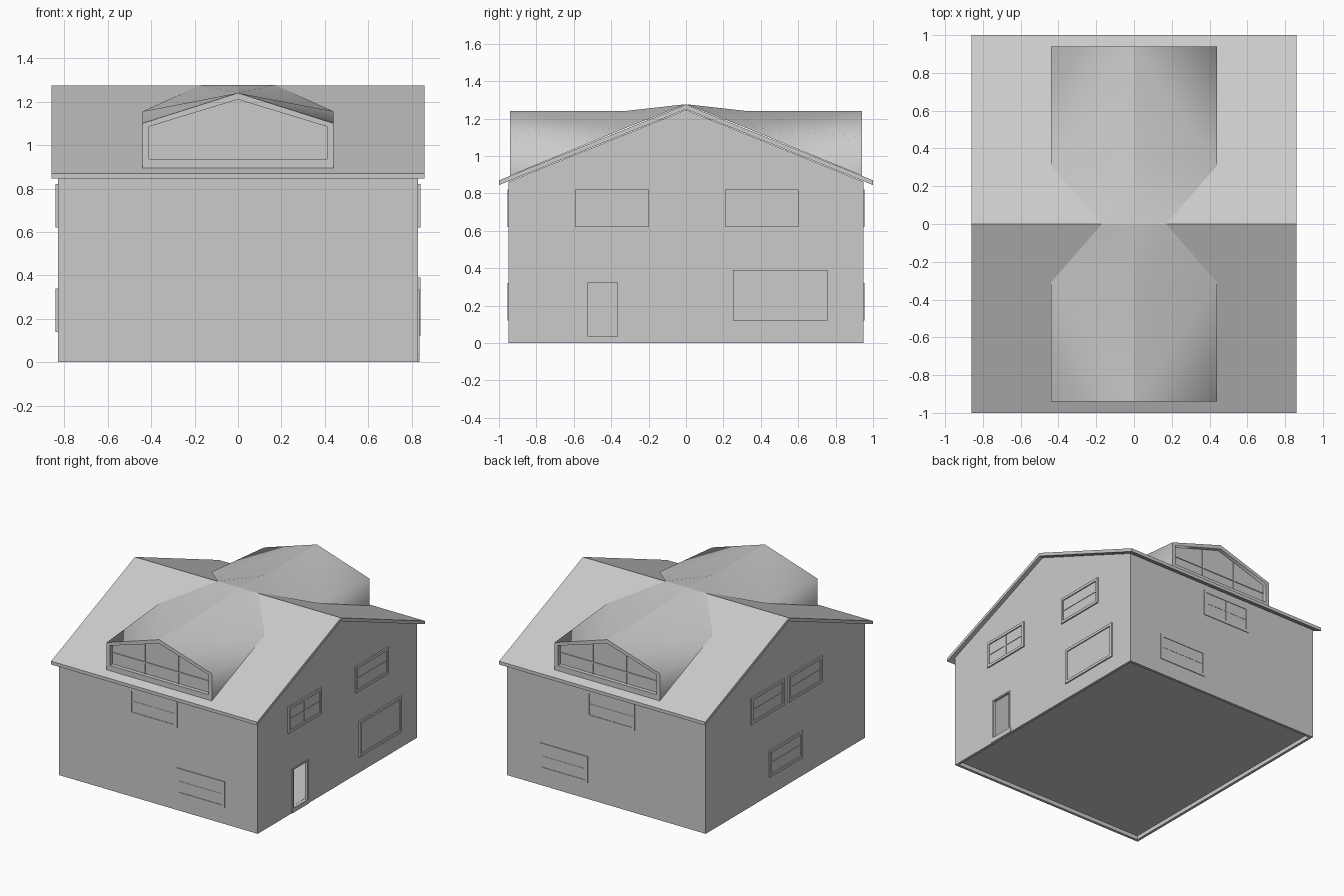
import bpy, bmesh, math

cube = bpy.data.objects.get("Cube")
if cube:
    bpy.data.objects.remove(cube, do_unlink=True)

grey = bpy.data.materials.new("light_grey")
grey.use_nodes = True
colour = (0.6, 0.6, 0.6, 1)
grey.diffuse_color = colour
grey.node_tree.nodes["Principled BSDF"].inputs["Base Color"].default_value = colour


def make(name, verts, faces, fix=True):
    mesh = bpy.data.meshes.new(name)
    mesh.from_pydata(verts, [], faces)
    if fix:
        bm = bmesh.new()
        bm.from_mesh(mesh)
        bmesh.ops.recalc_face_normals(bm, faces=bm.faces)
        bm.to_mesh(mesh)
        bm.free()
    mesh.materials.append(grey)
    obj = bpy.data.objects.new(name, mesh)
    bpy.context.collection.objects.link(obj)
    return obj


def prism(name, profile, half):
    """Extrude a (y, z) profile along x."""
    n = len(profile)
    verts = [(x, y, z) for x in (-half, half) for y, z in profile]
    faces = [(i, (i + 1) % n, (i + 1) % n + n, i + n) for i in range(n)]
    return make(name, verts, faces + [tuple(range(n)), tuple(range(n, 2 * n))])


def boxes(name, extents, place=lambda p: p):
    """Several boxes, each (low corner, high corner), in one object."""
    verts, faces = [], []
    for lo, hi in extents:
        k = len(verts)
        verts += [place((x, y, z)) for x in (lo[0], hi[0])
                  for y in (lo[1], hi[1]) for z in (lo[2], hi[2])]
        faces += [tuple(k + i for i in f) for f in
                  ((0, 1, 3, 2), (4, 6, 7, 5), (0, 4, 5, 1),
                   (2, 3, 7, 6), (0, 2, 6, 4), (1, 5, 7, 3))]
    return make(name, verts, faces)


def cut(target, cutter):
    mod = target.modifiers.new("cut", "BOOLEAN")
    mod.operation = "DIFFERENCE"
    mod.solver = "EXACT"
    mod.object = cutter
    bpy.context.view_layer.objects.active = target
    bpy.ops.object.modifier_apply(modifier=mod.name)
    bpy.data.objects.remove(cutter, do_unlink=True)


# Hollow walls with an open doorway
WX, WY = 0.83, 0.95
walls = prism("walls", [(-WY, 0), (WY, 0), (WY, 0.862), (0, 1.247), (-WY, 0.862)], WX)
iy = WY - 0.02
cut(walls, prism("room_cutter", [(-iy, -0.1), (iy, -0.1), (iy, 0.85), (0, 1.227), (-iy, 0.85)], WX - 0.02))
cut(walls, boxes("door_cutter", [((0.7, -0.53, 0.035), (1, -0.36, 0.33))]))
boxes("floor", [((-WX + 0.02, -iy, 0.03), (WX - 0.02, iy, 0.036))])
boxes("door_sill", [((WX - 0.02, -0.55, 0), (WX + 0.005, -0.345, 0.035))])
boxes("door_frame", [((WX - 0.01, -0.54, 0.035), (WX + 0.006, -0.525, 0.335)),
                     ((WX - 0.01, -0.365, 0.035), (WX + 0.006, -0.355, 0.335)),
                     ((WX - 0.01, -0.525, 0.325), (WX + 0.006, -0.365, 0.335))])

# Gable roof
prism("roof", [(-1, 0.87), (0, 1.275), (1, 0.87), (1, 0.845), (0, 1.25), (-1, 0.845)], 0.86)

# Dormers: one quarter, mirrored to both sides and to the back
front, pane = -0.94, -0.91
opening = [(0, 1.21), (0.41, 1.085), (0.41, 0.935), (0, 0.935)]
verts = [(0, front, 1.24), (0.44, front, 1.10), (0.44, front, 0.895), (0, front, 0.895),
         (0.44, -0.31, 1.155), (0, -0.33, 1.24), (0.17, 0, 1.277), (0, 0, 1.277)]
verts += [(x, y, z) for y in (front, pane) for x, z in opening]
faces = [(0, 1, 4, 5), (2, 4, 1), (5, 4, 6), (5, 6, 7)]
for i in range(3):
    faces += [(i, 8 + i, 9 + i, i + 1), (8 + i, 12 + i, 13 + i, 9 + i)]
faces.append((12, 15, 14, 13))
dormers = make("dormers", verts, faces, fix=False)
bpy.ops.object.select_all(action="DESELECT")
dormers.select_set(True)
bpy.context.view_layer.objects.active = dormers
bpy.ops.object.shade_smooth_by_angle(angle=math.radians(80))
mirror = dormers.modifiers.new("mirror", "MIRROR")
mirror.use_axis = (True, True, False)
mirror.use_mirror_merge = False

# Dormer glazing bars
bars = boxes("dormer_bars", [((-0.41, pane - 0.006, 1.015), (0.41, pane, 1.025)),
                             ((-0.145, pane - 0.006, 0.935), (-0.135, pane, 1.165)),
                             ((0.135, pane - 0.006, 0.935), (0.145, pane, 1.165))])
mirror = bars.modifiers.new("mirror", "MIRROR")
mirror.use_axis = (False, True, False)

# Windows: u runs along the wall, d outward from it
SIDES = {"front": lambda p: (p[0], -WY - p[1] * 0.5, p[2]),
         "back": lambda p: (p[0], WY + p[1] * 0.5, p[2]),
         "right": lambda p: (WX + p[1], p[0], p[2]),
         "left": lambda p: (-WX - p[1], p[0], p[2])}


def window(side, name, u, z, w, h, rows=True, columns=False):
    a, b, t, d = w / 2, h / 2, 0.02, 0.01
    parts = [((u - a - t, 0, z + b), (u + a + t, d, z + b + t)),
             ((u - a - t, 0, z - b - t), (u + a + t, d, z - b)),
             ((u - a - t, 0, z - b), (u - a, d, z + b)),
             ((u + a, 0, z - b), (u + a + t, d, z + b)),
             ((u - a, 0, z - b), (u + a, 0.002, z + b))]
    if rows:
        parts.append(((u - a, 0, z - 0.004), (u + a, 0.006, z + 0.004)))
    if columns:
        parts.append(((u - 0.004, 0, z - b), (u + 0.004, 0.006, z + b)))
    boxes(f"{side}_{name}", parts, SIDES[side])


for side in ("front", "back"):
    window(side, "upper_window", -0.04, 0.72, 0.36, 0.16, columns=True)
    window(side, "lower_window", 0.355, 0.22, 0.36, 0.16)
window("right", "upper_window_front", -0.395, 0.72, 0.355, 0.16, columns=True)
window("right", "upper_window_back", 0.405, 0.72, 0.355, 0.16)
window("right", "large_window", 0.505, 0.255, 0.465, 0.23, rows=False)
window("left", "upper_window_back", 0.22, 0.72, 0.355, 0.16)
window("left", "upper_window_front", -0.23, 0.72, 0.355, 0.16)
window("left", "lower_window", 0, 0.24, 0.355, 0.16)
